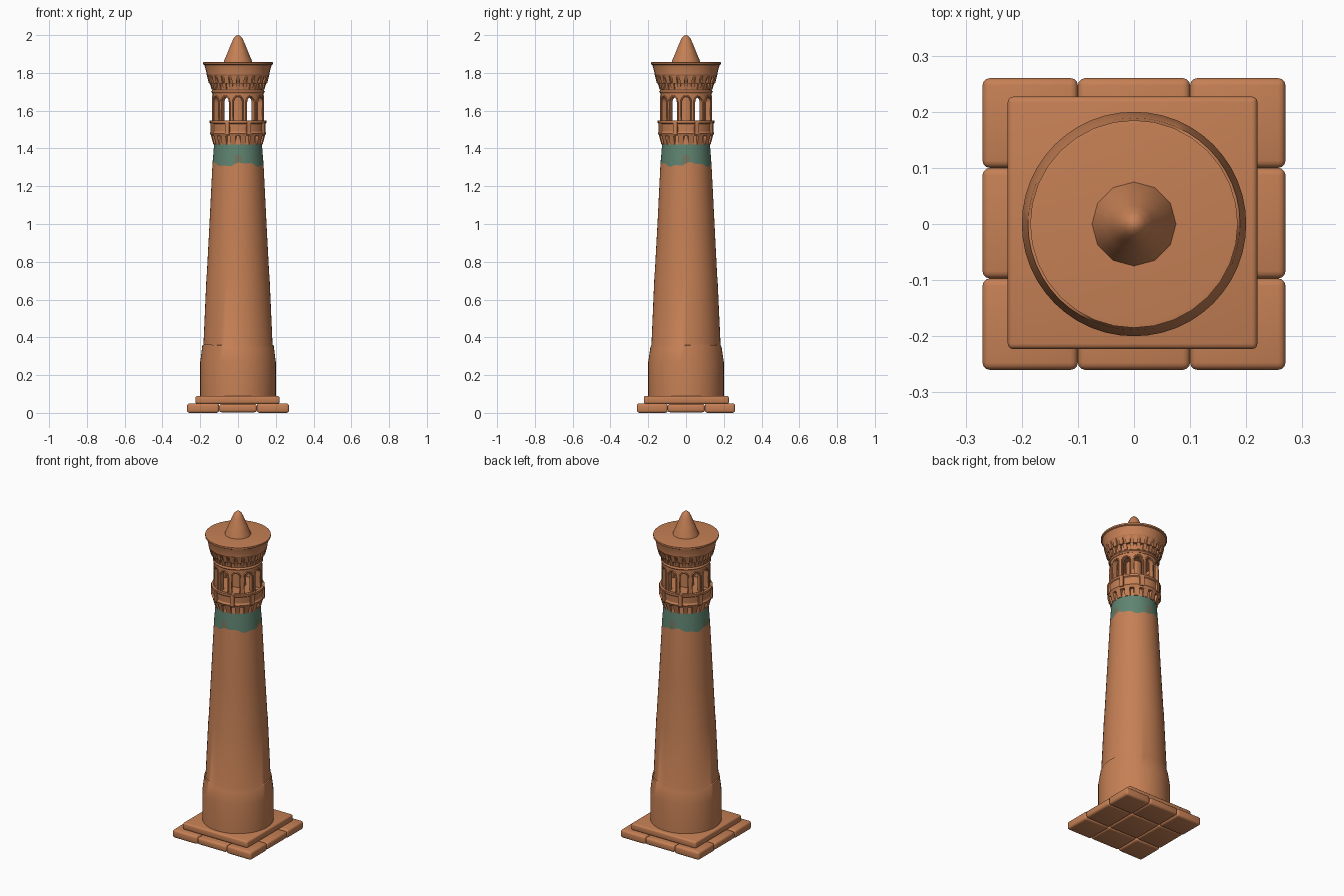
import bpy, bmesh, math
from mathutils import Matrix, Vector

if "Cube" in bpy.data.objects:
    bpy.data.objects.remove(bpy.data.objects["Cube"])

TAU = math.tau


def material(name, rgb):
    m = bpy.data.materials.new(name)
    m.diffuse_color = (*rgb, 1)
    m.use_nodes = True
    m.node_tree.nodes["Principled BSDF"].inputs["Base Color"].default_value = m.diffuse_color
    return m


clay = material("terracotta", (0.56, 0.215, 0.09))
teal = material("teal_glaze", (0.115, 0.23, 0.165))
olive = material("worn_glaze", (0.17, 0.18, 0.115))


def finish(name, bm, smooth=None, mats=(clay,)):
    bmesh.ops.recalc_face_normals(bm, faces=bm.faces)
    mesh = bpy.data.meshes.new(name)
    bm.to_mesh(mesh)
    bm.free()
    ob = bpy.data.objects.new(name, mesh)
    bpy.context.collection.objects.link(ob)
    for m in mats:
        mesh.materials.append(m)
    if smooth:
        bpy.ops.object.select_all(action='DESELECT')
        bpy.context.view_layer.objects.active = ob
        ob.select_set(True)
        bpy.ops.object.shade_smooth_by_angle(angle=math.radians(smooth))
    return ob


def lathe(profile, n, closed=False):
    """Spin (radius, z) points round the z axis; radius 0 makes a pole."""
    bm = bmesh.new()
    rings = []
    for r, z in profile:
        if r == 0:
            rings.append([bm.verts.new((0, 0, z))] * n)
        else:
            rings.append([bm.verts.new((r * math.cos(TAU * i / n), r * math.sin(TAU * i / n), z))
                          for i in range(n)])
    pairs = list(zip(rings, rings[1:])) + ([(rings[-1], rings[0])] if closed else [])
    for a, b in pairs:
        for i in range(n):
            j = (i + 1) % n
            bm.faces.new(list(dict.fromkeys((a[i], a[j], b[j], b[i]))))
    return bm


def rounded_box(name, x0, x1, y0, y1, z0, z1, bevel):
    bm = bmesh.new()
    bmesh.ops.create_cube(bm, size=1)
    for v in bm.verts:
        v.co = Vector(((x0 + x1) / 2 + v.co.x * (x1 - x0),
                       (y0 + y1) / 2 + v.co.y * (y1 - y0),
                       (z0 + z1) / 2 + v.co.z * (z1 - z0)))
    bmesh.ops.bevel(bm, geom=bm.edges[:], offset=bevel, segments=3, profile=0.5, affect='EDGES')
    return finish(name, bm, 40)


def block_ring(name, n, r0, r1, z0, z1, width, foot=1.0, phase=0.0):
    """Ring of brackets; foot is how much of the depth remains at the bottom."""
    bm = bmesh.new()
    for k in range(n):
        new = bmesh.ops.create_cube(bm, size=1)['verts']
        for v in new:
            depth = (r1 - r0) * (foot if v.co.z < 0 else 1)
            v.co = Vector((r0 + (v.co.x + 0.5) * depth, v.co.y * width, z0 + (v.co.z + 0.5) * (z1 - z0)))
        bmesh.ops.rotate(bm, verts=new, matrix=Matrix.Rotation(TAU * (k + phase) / n, 3, 'Z'))
    return finish(name, bm)


# Foundation of nine rounded stones, with a slab on top
xs, ys = (-0.27, -0.1, 0.1, 0.27), (-0.26, -0.097, 0.1, 0.26)
for i in range(3):
    for j in range(3):
        middle = 0.003 if (i == 1 or j == 1) else 0
        rounded_box("foundation_stone", xs[i], xs[i + 1], ys[j], ys[j + 1],
                    middle, 0.05 - middle, 0.013)
rounded_box("plinth_slab", -0.225, 0.22, -0.223, 0.227, 0.048, 0.09, 0.01)

# Tapered shaft with a glazed band whose lower edge is ragged
N = 48
bm = lathe([(0, 0.085), (0.2, 0.085), (0.2, 0.27), (0.189, 0.35), (0.183, 0.36), (0.167, 0.72),
            (0.165, 0.735), (0.151, 1.0), (0.135, 1.315), (0.131, 1.365), (0.127, 1.42),
            (0.122, 1.48), (0, 1.48)], N)
for v in bm.verts:
    a = math.atan2(v.co.y, v.co.x)
    if abs(v.co.z - 1.315) < 0.001:
        v.co.z += 0.009 * math.sin(4 * a + 0.6) + 0.005 * math.sin(11 * a)
    elif abs(v.co.z - 0.35) < 0.006:
        v.co.z += 0.012 * math.sin(2 * a + 0.5)
    elif abs(v.co.z - 0.727) < 0.01:
        v.co.z += 0.012 * math.sin(3 * a)
for f in bm.faces:
    c = f.calc_center_median()
    if 1.32 < c.z < 1.415:
        worn = math.cos(4 * math.atan2(c.y, c.x)) > 0.75
        f.material_index = 2 if worn and c.z < 1.37 else 1
finish("shaft", bm, 35, (clay, teal, olive))

# Balcony on brackets
block_ring("balcony_bracket", 16, 0.11, 0.146, 1.42, 1.48, 0.03, 0.55, 0.5)
finish("balcony_parapet", lathe([(0, 1.465), (0.142, 1.465), (0.149, 1.48), (0.143, 1.49),
                                 (0.145, 1.53), (0.15, 1.535), (0.15, 1.547),
                                 (0.13, 1.547), (0, 1.545)], 32), 30)
block_ring("balcony_post", 8, 0.135, 0.153, 1.475, 1.54, 0.024, 1.0, 0.5)


# Open arcade: a hollow drum cut by twelve pointed arches
def arch(half, z0, spring, top):
    pts = [(-half, z0)]
    for k in range(9):
        t = math.pi * k / 8
        pts.append((-half * math.cos(t), spring + (top - spring) * math.sin(t)))
    return pts + [(half, z0)]


drum = finish("arcade_drum", lathe([(0.134, 1.54), (0.134, 1.705), (0.108, 1.705), (0.108, 1.54)],
                                   48, True))
bm = bmesh.new()
for k in range(12):
    rot = Matrix.Rotation(TAU * k / 12, 3, 'Z')
    ends = [[bm.verts.new(rot @ Vector((r, y, z))) for y, z in arch(0.0215, 1.549, 1.643, 1.672)]
            for r in (0.095, 0.16)]
    bm.faces.new(ends[0])
    bm.faces.new(ends[1])
    for i in range(len(ends[0])):
        j = (i + 1) % len(ends[0])
        bm.faces.new((ends[0][i], ends[0][j], ends[1][j], ends[1][i]))
cutter = finish("arch_cutter", bm)
cutter.hide_render = True
cut = drum.modifiers.new("arches", 'BOOLEAN')
cut.operation, cut.solver, cut.object = 'DIFFERENCE', 'EXACT', cutter
bpy.context.view_layer.objects.active = drum
bpy.ops.object.modifier_apply(modifier=cut.name)
bpy.data.objects.remove(cutter)

# Raised moulding round every arch
curve = bpy.data.curves.new("arch_moulding", 'CURVE')
curve.dimensions = '3D'
curve.bevel_depth, curve.bevel_resolution = 0.0045, 0
curve.materials.append(clay)
for k in range(12):
    rot = Matrix.Rotation(TAU * k / 12, 3, 'Z')
    pts = arch(0.0255, 1.547, 1.645, 1.678)
    sp = curve.splines.new('POLY')
    sp.points.add(len(pts) - 1)
    for p, (y, z) in zip(sp.points, pts):
        p.co = (*(rot @ Vector((0.133, y, z))), 1)
bpy.context.collection.objects.link(bpy.data.objects.new("arch_moulding", curve))

# Central core seen through the arches
finish("arcade_core", lathe([(0.045, 1.54), (0.045, 1.72)], 16), 40)

# Flared head with two tiers of brackets and a flat roof
finish("flared_head", lathe([(0, 1.692), (0.137, 1.692), (0.142, 1.7), (0.136, 1.71), (0.139, 1.745),
                             (0.15, 1.765), (0.163, 1.785), (0.167, 1.792), (0.167, 1.802),
                             (0.178, 1.842), (0.185, 1.846), (0.185, 1.856), (0.178, 1.857),
                             (0, 1.86)], 32), 25)
block_ring("lower_bracket", 24, 0.125, 0.15, 1.712, 1.747, 0.02, 0.6)
block_ring("upper_bracket", 24, 0.13, 0.165, 1.745, 1.787, 0.025, 0.7, 0.5)

# Blunt spire
finish("spire", lathe([(0.077, 1.85), (0.073, 1.866), (0.052, 1.915), (0.034, 1.96),
                       (0.021, 1.987), (0.01, 1.997), (0, 2.0)], 12), 50)
